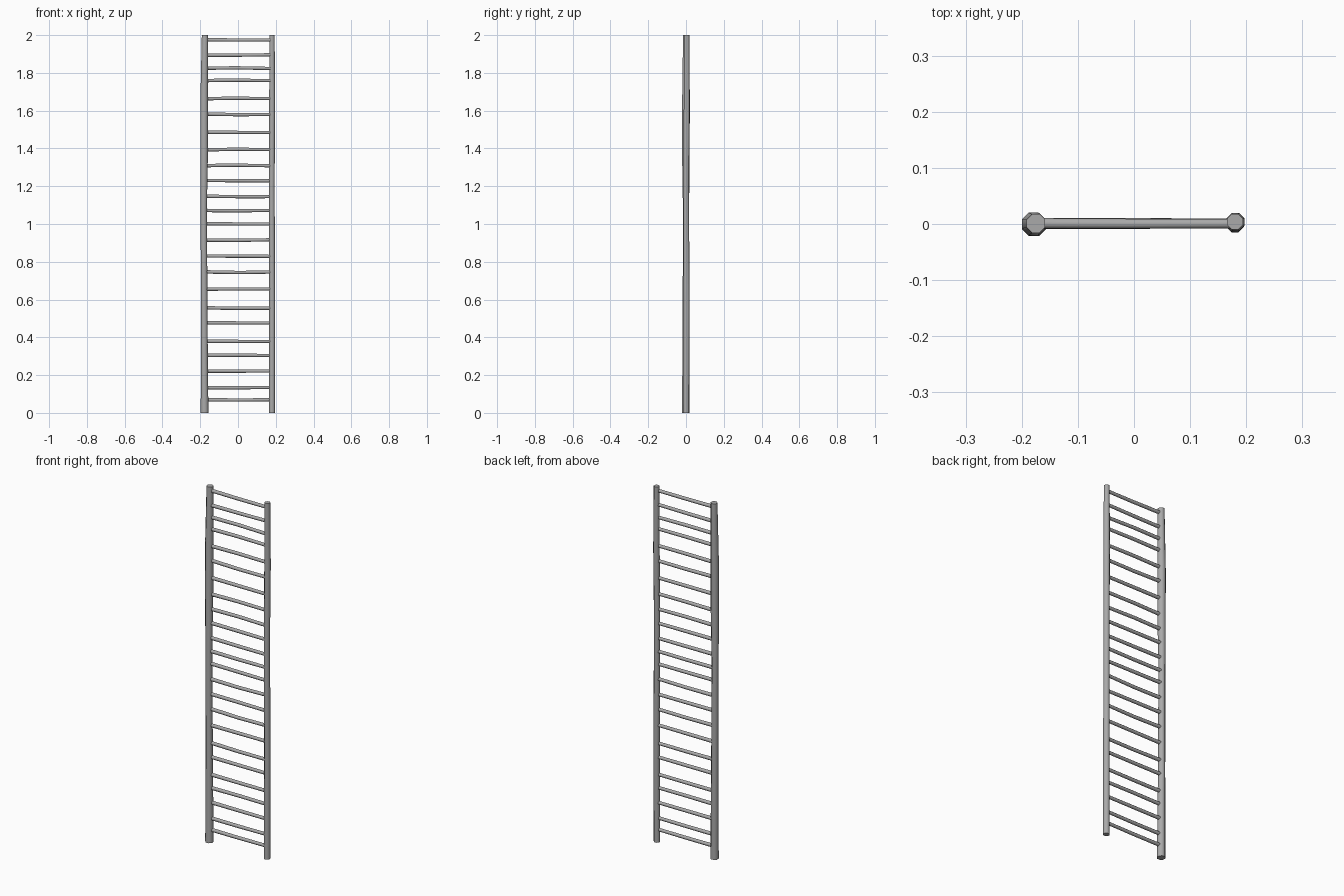
import bpy
import bmesh
import math
import random
from mathutils import Vector

if "Cube" in bpy.data.objects:
    bpy.data.objects.remove(bpy.data.objects["Cube"], do_unlink=True)

random.seed(4)

grey = bpy.data.materials.new("weathered_grey")
grey.use_nodes = True
colour = (0.4, 0.4, 0.4, 1)
grey.diffuse_color = colour
grey.node_tree.nodes["Principled BSDF"].inputs["Base Color"].default_value = colour


def tube(name, stations, axis, sides=8):
    """Capped tube through (centre, radius) stations, with rings square to axis."""
    bm = bmesh.new()
    side = Vector((1, 0, 0)) if axis == "Z" else Vector((0, 0, 1))
    other = Vector((0, 1, 0))
    rings = []
    for centre, radius in stations:
        ring = []
        for i in range(sides):
            a = math.tau * (i + 0.5) / sides
            offset = side * math.cos(a) + other * math.sin(a)
            ring.append(bm.verts.new(Vector(centre) + offset * radius))
        rings.append(ring)
    for low, high in zip(rings, rings[1:]):
        for i in range(sides):
            j = (i + 1) % sides
            bm.faces.new((low[i], low[j], high[j], high[i]))
    bm.faces.new(rings[0])
    bm.faces.new(rings[-1])
    bmesh.ops.recalc_face_normals(bm, faces=bm.faces)
    mesh = bpy.data.meshes.new(name)
    bm.to_mesh(mesh)
    bm.free()
    mesh.materials.append(grey)
    obj = bpy.data.objects.new(name, mesh)
    bpy.context.collection.objects.link(obj)
    bpy.ops.object.select_all(action="DESELECT")
    obj.select_set(True)
    bpy.context.view_layer.objects.active = obj
    bpy.ops.object.shade_smooth_by_angle(angle=math.radians(50))
    return obj


# Rails: slightly uneven poles, the right one thicker and bulging high up
right_rail = [
    ((-0.177, -0.001, 0), 0.022),
    ((-0.179, 0, 0.5), 0.019),
    ((-0.181, 0, 1.1), 0.018),
    ((-0.179, -0.001, 1.4), 0.022),
    ((-0.179, 0, 1.65), 0.022),
    ((-0.175, 0.001, 2), 0.018),
]
left_rail = [
    ((0.18, 0.001, 0), 0.017),
    ((0.181, 0.003, 0.6), 0.017),
    ((0.179, 0.001, 1.2), 0.016),
    ((0.181, 0.004, 1.65), 0.017),
    ((0.18, 0.004, 2), 0.015),
]
tube("right_rail", right_rail, "Z")
tube("left_rail", left_rail, "Z")

# Rungs: thin rods at hand-set heights, each a little crooked
heights = [0.07, 0.135, 0.22, 0.305, 0.38, 0.475, 0.555, 0.655,
           0.745, 0.83, 0.915, 1, 1.07, 1.145, 1.23, 1.31,
           1.395, 1.485, 1.58, 1.665, 1.76, 1.825, 1.895, 1.975]
for n, z in enumerate(heights, 1):
    rod = []
    for x, radius in ((-0.175, 0.01), (0, 0.0095), (0.18, 0.009)):
        wobble = random.uniform(-0.002, 0.002)
        rod.append(((x, 0.001 + wobble / 2, z + wobble), radius))
    tube(f"rung_{n}", rod, "X")
